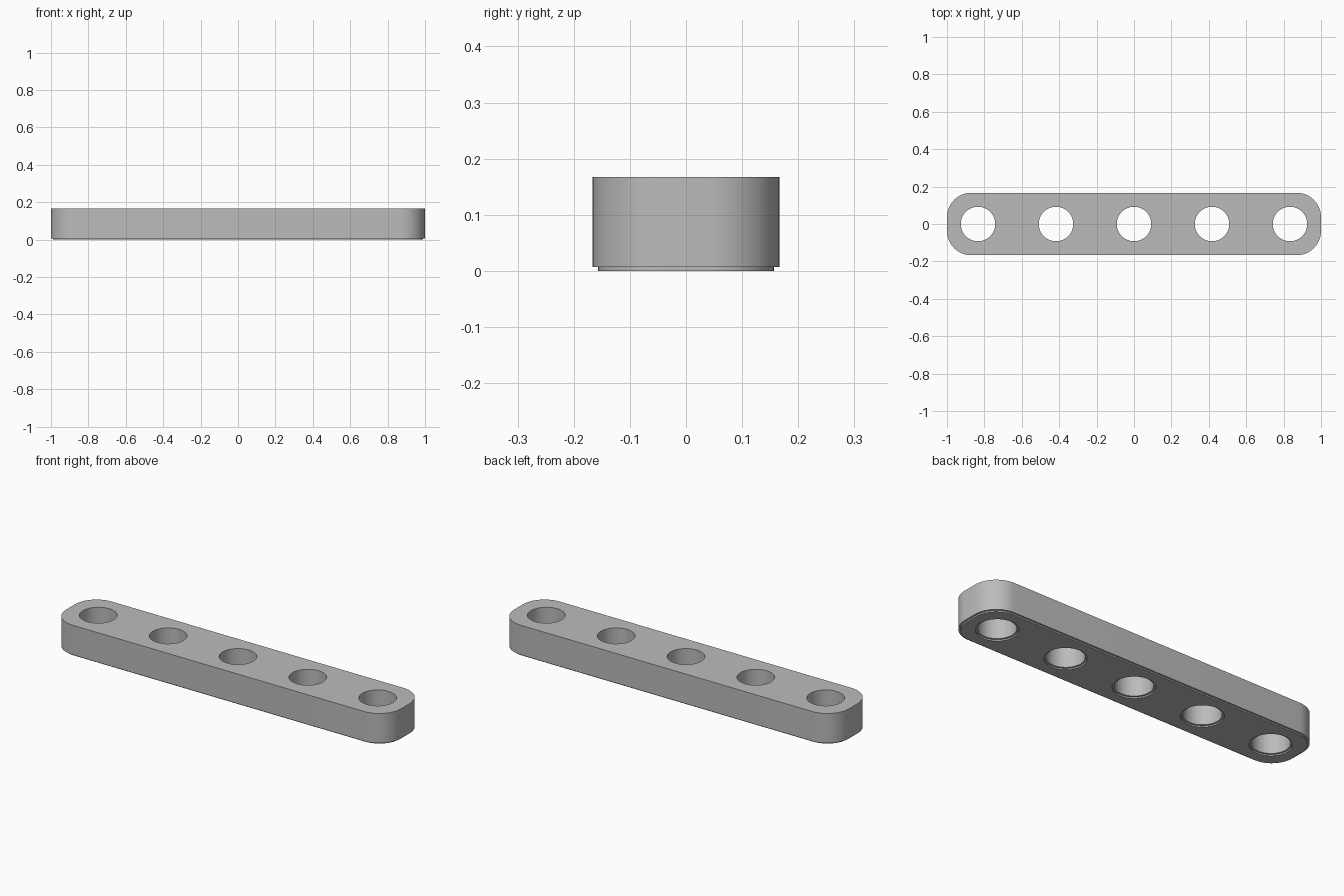
import bpy
import bmesh
from math import cos, sin, pi, radians
from mathutils import Vector

cube = bpy.data.objects.get("Cube")
if cube:
    bpy.data.objects.remove(cube, do_unlink=True)

HALF_LENGTH, HALF_WIDTH, HEIGHT = 1.0, 0.167, 0.167
CORNER, HOLE, PITCH = 0.13, 0.092, 0.417
STEP, LIP = 0.01, 0.007


def rounded_outline(inset, segments=12):
    """Rounded rectangle, pulled inward by inset."""
    points = []
    for i, (sx, sy) in enumerate([(1, 1), (-1, 1), (-1, -1), (1, -1)]):
        for k in range(segments + 1):
            a = (i + k / segments) * pi / 2
            points.append((sx * (HALF_LENGTH - CORNER) + (CORNER - inset) * cos(a),
                           sy * (HALF_WIDTH - CORNER) + (CORNER - inset) * sin(a)))
    return points


def circle(cx, radius, segments=48):
    return [(cx + radius * cos(2 * pi * k / segments), radius * sin(2 * pi * k / segments))
            for k in range(segments)]


def stepped_wall(bm, lower, upper):
    """Wall with a small step near the base; returns its bottom and top rims."""
    levels = [(lower, 0), (lower, LIP), (upper, LIP), (upper, HEIGHT)]
    rings = [[bm.verts.new((x, y, z)) for x, y in pts] for pts, z in levels]
    for a, b in zip(rings, rings[1:]):
        for k in range(len(a)):
            n = (k + 1) % len(a)
            bm.faces.new((a[k], a[n], b[n], b[k]))
    return [[bm.edges.get((r[k - 1], r[k])) for k in range(len(r))]
            for r in (rings[0], rings[-1])]


bm = bmesh.new()

# Outer side, with the narrower foot
walls = [stepped_wall(bm, rounded_outline(STEP), rounded_outline(0))]

# Five through holes, slightly wider at the base
for i in range(-2, 3):
    walls.append(stepped_wall(bm, circle(i * PITCH, HOLE + STEP), circle(i * PITCH, HOLE)))

# Flat bottom and top around the holes
for side, direction in ((0, -1), (1, 1)):
    rims = [edge for wall in walls for edge in wall[side]]
    bmesh.ops.triangle_fill(bm, edges=rims, use_beauty=True, normal=Vector((0, 0, direction)))
bmesh.ops.recalc_face_normals(bm, faces=bm.faces)

mesh = bpy.data.meshes.new("perforated_beam")
bm.to_mesh(mesh)
bm.free()
beam = bpy.data.objects.new("perforated_beam", mesh)
bpy.context.collection.objects.link(beam)

# Plain grey finish
grey = bpy.data.materials.new("light_grey")
grey.use_nodes = True
colour = (0.5, 0.5, 0.5, 1)
grey.diffuse_color = colour
grey.node_tree.nodes["Principled BSDF"].inputs["Base Color"].default_value = colour
mesh.materials.append(grey)

bpy.ops.object.select_all(action="DESELECT")
beam.select_set(True)
bpy.context.view_layer.objects.active = beam
bpy.ops.object.shade_smooth_by_angle(angle=radians(30))
